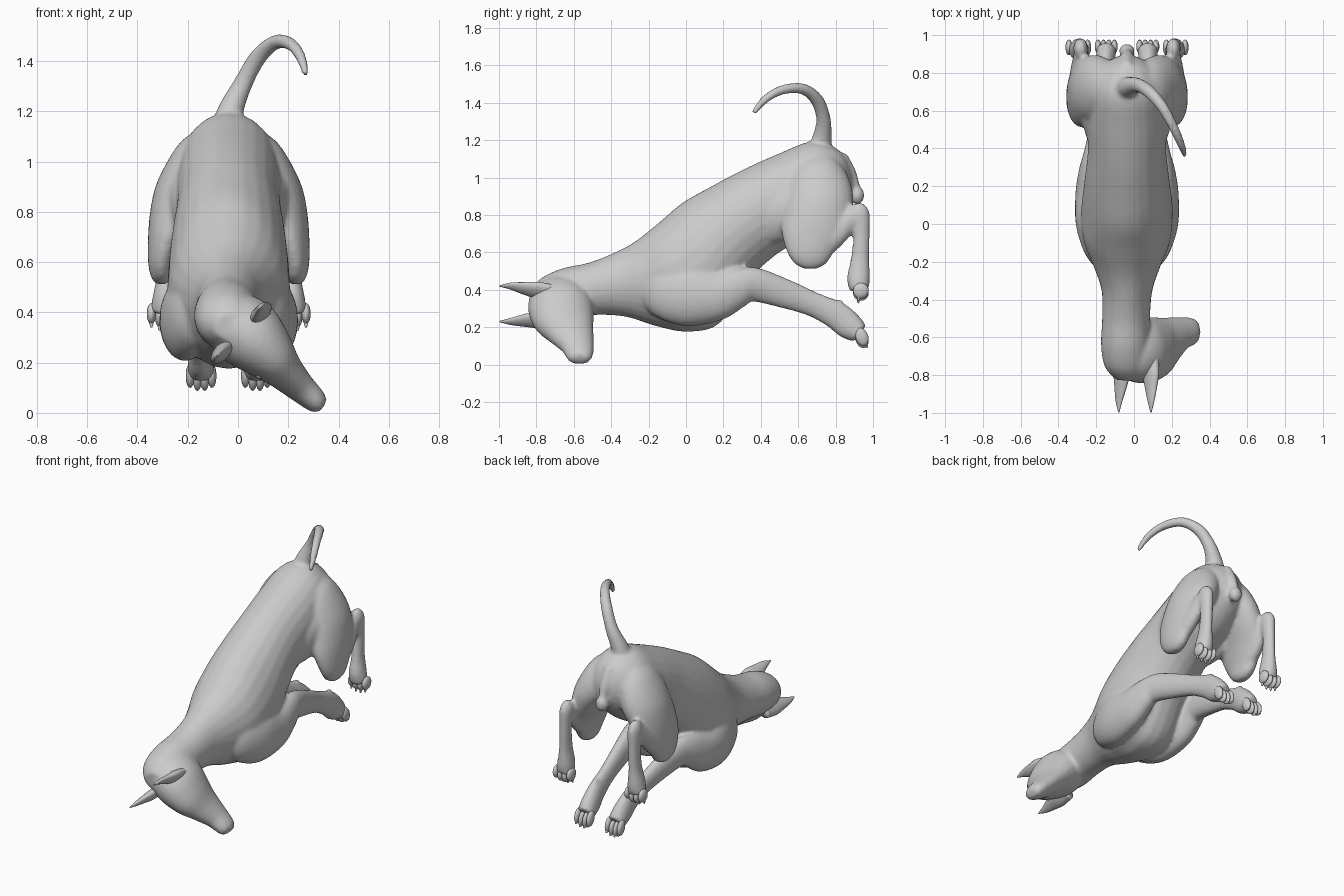
import bpy, bmesh, math
from mathutils import Vector as V, Matrix

CX = -0.037          # mirror plane of torso and legs
N, STEPS = 24, 5


def catmull(a, b, c, d, t):
    return 0.5 * (2 * b + (c - a) * t + (2 * a - 5 * b + 4 * c - d) * t * t
                  + (3 * b - a - 3 * c + d) * t ** 3)


def loft(bm, rings):
    """Closed skin through rings (centre, side vector, up vector)."""
    pad = [rings[0]] + rings + [rings[-1]]
    fine = []
    for i in range(len(rings) - 1):
        for k in range(STEPS):
            fine.append([catmull(*[pad[i + j][q] for j in range(4)], k / STEPS) for q in range(3)])
    fine.append(rings[-1])
    loops = []
    for c, s, u in fine:
        loops.append([bm.verts.new(c + s * math.cos(2 * math.pi * k / N) + u * math.sin(2 * math.pi * k / N))
                      for k in range(N)])
    faces = []
    for a, b in zip(loops, loops[1:]):
        for k in range(N):
            faces.append(bm.faces.new((a[k], a[(k + 1) % N], b[(k + 1) % N], b[k])))
    faces += [bm.faces.new(loops[0]), bm.faces.new(loops[-1])]
    bmesh.ops.recalc_face_normals(bm, faces=faces)


def tube(bm, pts, ref=(1, 0, 0)):
    """Limb through points (x, y, z, side radius, other radius)."""
    rings = []
    for i, p in enumerate(pts):
        t = (V(pts[min(i + 1, len(pts) - 1)][:3]) - V(pts[max(i - 1, 0)][:3])).normalized()
        s = V(ref) - t * t.dot(V(ref))
        s.normalize()
        rings.append((V(p[:3]), s * p[3], t.cross(s) * p[4]))
    loft(bm, rings)


def side(pts, sign):
    return [(CX + sign * p[0],) + tuple(p[1:]) for p in pts]


def ball(bm, c, size, rot=0):
    m = Matrix.Translation(c) @ Matrix.Rotation(rot, 4, 'X') @ Matrix.Diagonal((*size, 1))
    bmesh.ops.create_uvsphere(bm, u_segments=14, v_segments=9, radius=1, matrix=m)


def finish(name, bm):
    me = bpy.data.meshes.new(name)
    bm.to_mesh(me)
    bm.free()
    me.shade_smooth()
    ob = bpy.data.objects.new(name, me)
    bpy.context.collection.objects.link(ob)
    return ob


body = bmesh.new()

# torso and neck: (top y, top z, bottom y, bottom z, half width, centre x)
torso = [(0.885, 1.05, 0.89, 0.92, 0.05, CX), (0.82, 1.145, 0.84, 0.83, 0.14, CX),
         (0.68, 1.195, 0.74, 0.74, 0.195, CX), (0.50, 1.13, 0.60, 0.66, 0.208, CX),
         (0.30, 1.04, 0.46, 0.57, 0.208, CX), (0.13, 0.95, 0.33, 0.44, 0.225, CX),
         (-0.02, 0.865, 0.18, 0.22, 0.242, CX), (-0.15, 0.755, 0.01, 0.175, 0.235, CX),
         (-0.27, 0.66, -0.16, 0.205, 0.18, CX), (-0.38, 0.60, -0.32, 0.255, 0.135, CX),
         (-0.52, 0.545, -0.48, 0.265, 0.127, -0.042), (-0.66, 0.515, -0.62, 0.25, 0.13, -0.045),
         (-0.77, 0.465, -0.74, 0.26, 0.115, -0.04), (-0.83, 0.40, -0.82, 0.29, 0.065, -0.03)]
loft(body, [(V((x, (a + c) / 2, (b + d) / 2)), V((w, 0, 0)), V((0, (a - c) / 2, (b - d) / 2)))
            for a, b, c, d, w, x in torso])

# head, turned sideways and down
LAT = V((0.68, 0, 0.73)).normalized()
tube(body, [(-0.08, -0.66, 0.41, 0.07, 0.09), (-0.02, -0.67, 0.365, 0.128, 0.155),
            (0.05, -0.67, 0.305, 0.14, 0.175), (0.12, -0.65, 0.235, 0.112, 0.163),
            (0.18, -0.615, 0.17, 0.08, 0.128), (0.25, -0.58, 0.1, 0.06, 0.09),
            (0.30, -0.57, 0.055, 0.05, 0.075), (0.327, -0.57, 0.03, 0.038, 0.06),
            (0.338, -0.57, 0.022, 0.018, 0.035)], LAT)

# tail
tube(body, [(-0.04, 0.71, 1.12, 0.065, 0.07), (-0.03, 0.725, 1.2, 0.052, 0.055),
            (0.02, 0.735, 1.31, 0.038, 0.04), (0.08, 0.70, 1.415, 0.034, 0.036),
            (0.15, 0.62, 1.475, 0.03, 0.03), (0.21, 0.51, 1.467, 0.026, 0.026),
            (0.25, 0.42, 1.415, 0.022, 0.022), (0.27, 0.36, 1.345, 0.014, 0.014)], (1, 0.5, 0))

for sg in (-1, 1):
    # thigh: (z, front y, back y, offset, half width)
    thigh = [(1.13, 0.67, 0.77, 0.08, 0.04), (1.08, 0.60, 0.82, 0.105, 0.085),
             (1.0, 0.545, 0.87, 0.13, 0.115), (0.9, 0.525, 0.895, 0.165, 0.127),
             (0.8, 0.512, 0.885, 0.205, 0.108), (0.7, 0.512, 0.85, 0.243, 0.078),
             (0.6, 0.54, 0.79, 0.265, 0.056), (0.54, 0.58, 0.75, 0.267, 0.042),
             (0.512, 0.63, 0.70, 0.267, 0.022)]
    loft(body, [(V((CX + sg * o, (a + b) / 2, z)), V((w, 0, 0)), V((0, (b - a) / 2, 0)))
                for z, a, b, o, w in thigh])
    # flank web between belly and thigh
    tube(body, side([(0.10, 0.38, 0.72, 0.06, 0.10), (0.14, 0.48, 0.78, 0.075, 0.13),
                     (0.17, 0.60, 0.84, 0.08, 0.13)], sg))
    # lower hind leg folded up to the hock, then down to the paw
    tube(body, side([(0.262, 0.67, 0.58, 0.045, 0.05), (0.258, 0.77, 0.67, 0.048, 0.068),
                     (0.25, 0.87, 0.77, 0.038, 0.055), (0.245, 0.925, 0.835, 0.025, 0.025)], sg))
    tube(body, side([(0.245, 0.91, 0.86, 0.02, 0.03), (0.245, 0.925, 0.81, 0.038, 0.056),
                     (0.247, 0.938, 0.70, 0.034, 0.044), (0.25, 0.93, 0.56, 0.035, 0.05),
                     (0.253, 0.922, 0.46, 0.05, 0.062), (0.258, 0.925, 0.395, 0.054, 0.05)], sg))
    # shoulder and upper front leg
    tube(body, side([(0.10, -0.22, 0.46, 0.05, 0.08), (0.135, -0.13, 0.41, 0.09, 0.15),
                     (0.172, 0.01, 0.375, 0.10, 0.17), (0.188, 0.17, 0.37, 0.085, 0.135),
                     (0.185, 0.29, 0.415, 0.068, 0.105), (0.172, 0.37, 0.427, 0.058, 0.092),
                     (0.15, 0.52, 0.382, 0.047, 0.08), (0.13, 0.68, 0.322, 0.04, 0.067),
                     (0.118, 0.80, 0.265, 0.043, 0.076), (0.112, 0.87, 0.21, 0.051, 0.076),
                     (0.11, 0.93, 0.165, 0.053, 0.055)], sg))
    # wrist pad
    ball(body, (CX + sg * 0.115, 0.82, 0.325), (0.018, 0.022, 0.028))

# rear bulges under the tail
ball(body, (CX, 0.915, 0.905), (0.042, 0.04, 0.05))
tube(body, [(CX, 0.83, 1.12, 0.03, 0.03), (CX, 0.885, 1.02, 0.03, 0.028), (CX, 0.91, 0.92, 0.025, 0.025)])

# fuse limbs and torso into one skin
ob = finish("body_skin", body)
rm = ob.modifiers.new("fuse", 'REMESH')
rm.mode = 'VOXEL'
rm.voxel_size = 0.011
rm.use_smooth_shade = True
sm = ob.modifiers.new("soften", 'SMOOTH')
sm.factor = 0.5
sm.iterations = 8

# toes: four per paw with a small claw
for sg, tag in ((-1, "left"), (1, "right")):
    front, hind = bmesh.new(), bmesh.new()
    for i in range(4):
        k = i - 1.5
        mid = 0.012 * (1.5 - abs(k))
        fx, hx = CX + sg * 0.11 + k * 0.029, CX + sg * 0.258 + k * 0.033
        ball(front, (fx, 0.94, 0.148 - mid), (0.018, 0.034, 0.05), math.radians(20))
        tube(front, [(fx, 0.957, 0.125 - mid, 0.011, 0.011), (fx, 0.97, 0.102 - mid, 0.004, 0.004)])
        ball(hind, (hx, 0.935, 0.395 - mid), (0.019, 0.042, 0.042), math.radians(-10))
        tube(hind, [(hx, 0.925, 0.365 - mid, 0.011, 0.011), (hx, 0.92, 0.34 - mid, 0.004, 0.004)])
    finish("front_toes_" + tag, front)
    finish("hind_toes_" + tag, hind)

# ears: tapered, pointing forward from the crown
for name, x, z, dx, tip in (("ear_upper", 0.09, 0.385, 0.0, 0.42), ("ear_lower", -0.065, 0.245, -0.015, 0.23)):
    ear = bmesh.new()
    tube(ear, [(x, -0.70, z, 0.045, 0.03), (x, -0.79, (z * 2 + tip) / 3, 0.055, 0.03),
               (x + dx / 2, -0.87, (z + tip * 2) / 3, 0.04, 0.021), (x + dx, -0.94, tip, 0.022, 0.012),
               (x + dx, -0.998, tip, 0.003, 0.003)], LAT)
    finish(name, ear)

# eyes
for sg, name in ((1, "eye_upper"), (-1, "eye_lower")):
    eye = bmesh.new()
    ball(eye, V((0.14, -0.715, 0.21)) + LAT * 0.08 * sg, (0.016, 0.016, 0.016))
    finish(name, eye)
